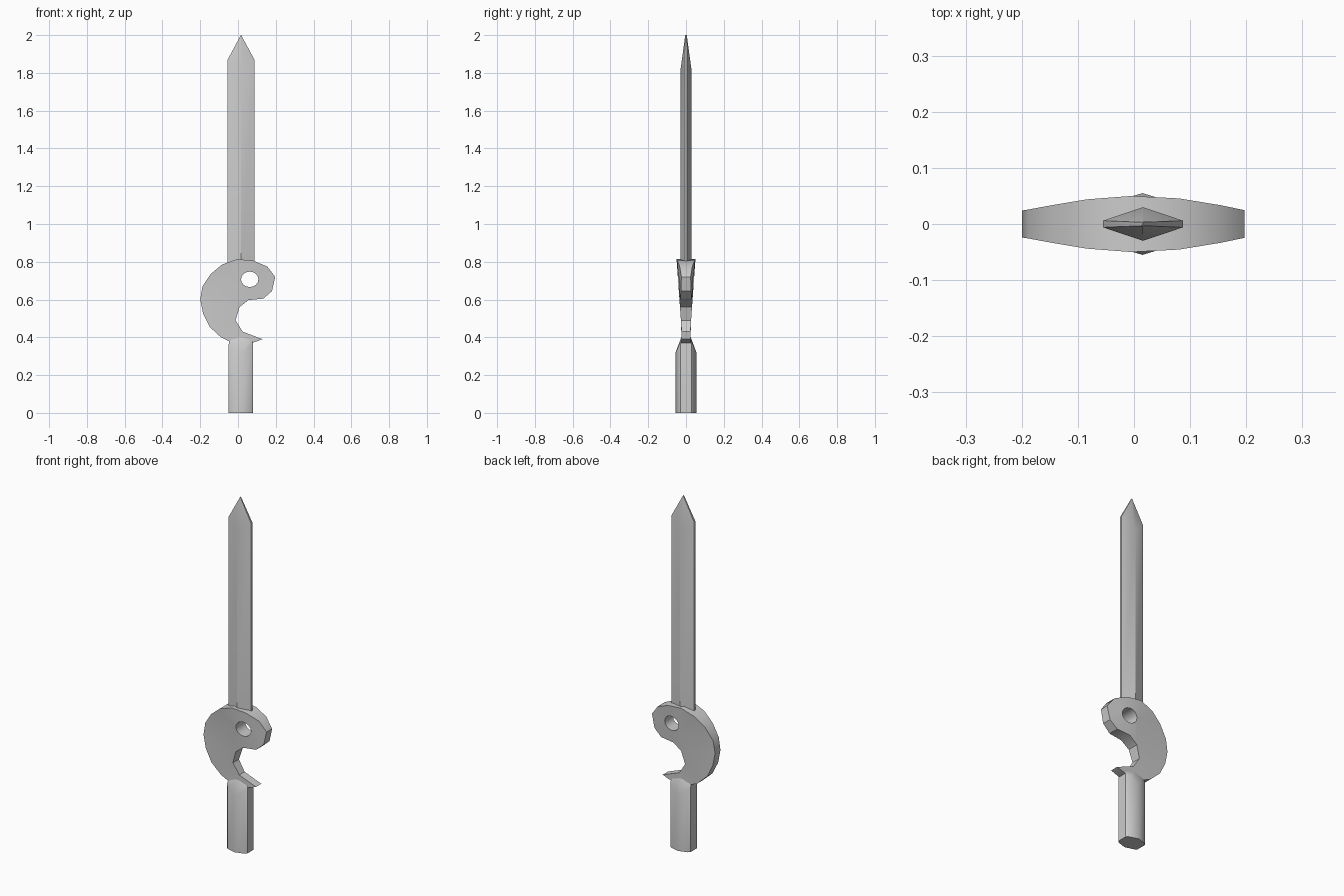
import bpy, bmesh, math

cube = bpy.data.objects.get("Cube")
if cube:
    bpy.data.objects.remove(cube)

steel = bpy.data.materials.new("plain grey")
steel.use_nodes = True
GREY = (0.6, 0.6, 0.6, 1)
steel.diffuse_color = GREY
steel.node_tree.nodes["Principled BSDF"].inputs["Base Color"].default_value = GREY


def finish(bm, name, angle=35):
    bmesh.ops.recalc_face_normals(bm, faces=bm.faces)
    mesh = bpy.data.meshes.new(name)
    bm.to_mesh(mesh)
    bm.free()
    ob = bpy.data.objects.new(name, mesh)
    bpy.context.collection.objects.link(ob)
    mesh.materials.append(steel)
    bpy.ops.object.select_all(action="DESELECT")
    ob.select_set(True)
    bpy.context.view_layer.objects.active = ob
    bpy.ops.object.shade_smooth_by_angle(angle=math.radians(angle))
    return ob


def loft(name, rings, cx):
    """Skin rings of (x, y, z) points, each centred on x = cx."""
    bm = bmesh.new()
    loops = [[bm.verts.new((x + cx, y, z)) for x, y, z in r] for r in rings]
    n = len(loops[0])
    for a, b in zip(loops, loops[1:]):
        for i in range(n):
            j = (i + 1) % n
            bm.faces.new((a[i], a[j], b[j], b[i]))
    bm.faces.new(loops[0])
    bm.faces.new(loops[-1])
    bmesh.ops.remove_doubles(bm, verts=bm.verts, dist=0.0005)
    return finish(bm, name)


def mirrored(quarter):
    """Full ring from points running from the +x side to the +y ridge."""
    half = quarter + [(-x, y, z) for x, y, z in reversed(quarter[:-1])]
    return half + [(-x, -y, z) for x, y, z in half]


# Blade: flat diamond section with blunt edges and a pointed end
loft("blade", [
    mirrored([(0.071, 0.006, 0.77), (0, 0.03, 0.77)]),
    mirrored([(0.071, 0.006, 1.87), (0, 0.03, 1.81)]),
    mirrored([(0.001, 0.003, 2.0), (0, 0.004, 2.0)]),
], 0.016)

# Handle: ridged grip, chamfered up towards the guard
loft("handle", [
    mirrored([(0.064, 0.028, 0), (0.054, 0.039, 0), (0, 0.055, 0)]),
    mirrored([(0.064, 0.028, 0.365), (0.054, 0.039, 0.355), (0, 0.055, 0.32)]),
    mirrored([(0.06, 0.02, 0.385), (0.05, 0.022, 0.39), (0, 0.025, 0.4)]),
], 0.015)

# Guard: comma-shaped plate with a round hole, thickest at the top
outline = [(0.13, 0.39), (0.075, 0.37), (-0.01, 0.362), (-0.09, 0.4),
           (-0.15, 0.455), (-0.185, 0.525), (-0.2, 0.6), (-0.188, 0.67),
           (-0.145, 0.735), (-0.085, 0.785), (-0.005, 0.814), (0.08, 0.806),
           (0.155, 0.775), (0.197, 0.72), (0.18, 0.645), (0.135, 0.605),
           (0.055, 0.597), (0.008, 0.56), (-0.013, 0.49), (0.025, 0.43)]
hole = [(0.062 + 0.046 * math.cos(t * math.pi / 8),
         0.707 + 0.041 * math.sin(t * math.pi / 8)) for t in range(16)]

bm = bmesh.new()
edges = []
for loop in (outline, hole):
    vs = [bm.verts.new((x, 0, z)) for x, z in loop]
    edges += [bm.edges.new((vs[i - 1], vs[i])) for i in range(len(vs))]
bmesh.ops.triangle_fill(bm, edges=edges, use_beauty=True, normal=(0, -1, 0))
front = list(bm.verts)
new = bmesh.ops.extrude_face_region(bm, geom=list(bm.faces), use_keep_orig=True)
back = [g for g in new["geom"] if isinstance(g, bmesh.types.BMVert)]
for side, verts in ((-1, front), (1, back)):
    for v in verts:
        x, z = v.co.x, v.co.z
        rise = min(max((z - 0.45) / 0.36, 0), 1)
        v.co.y = side * (0.024 + 0.026 * rise * (1 - (x / 0.2) ** 2))
finish(bm, "guard")
